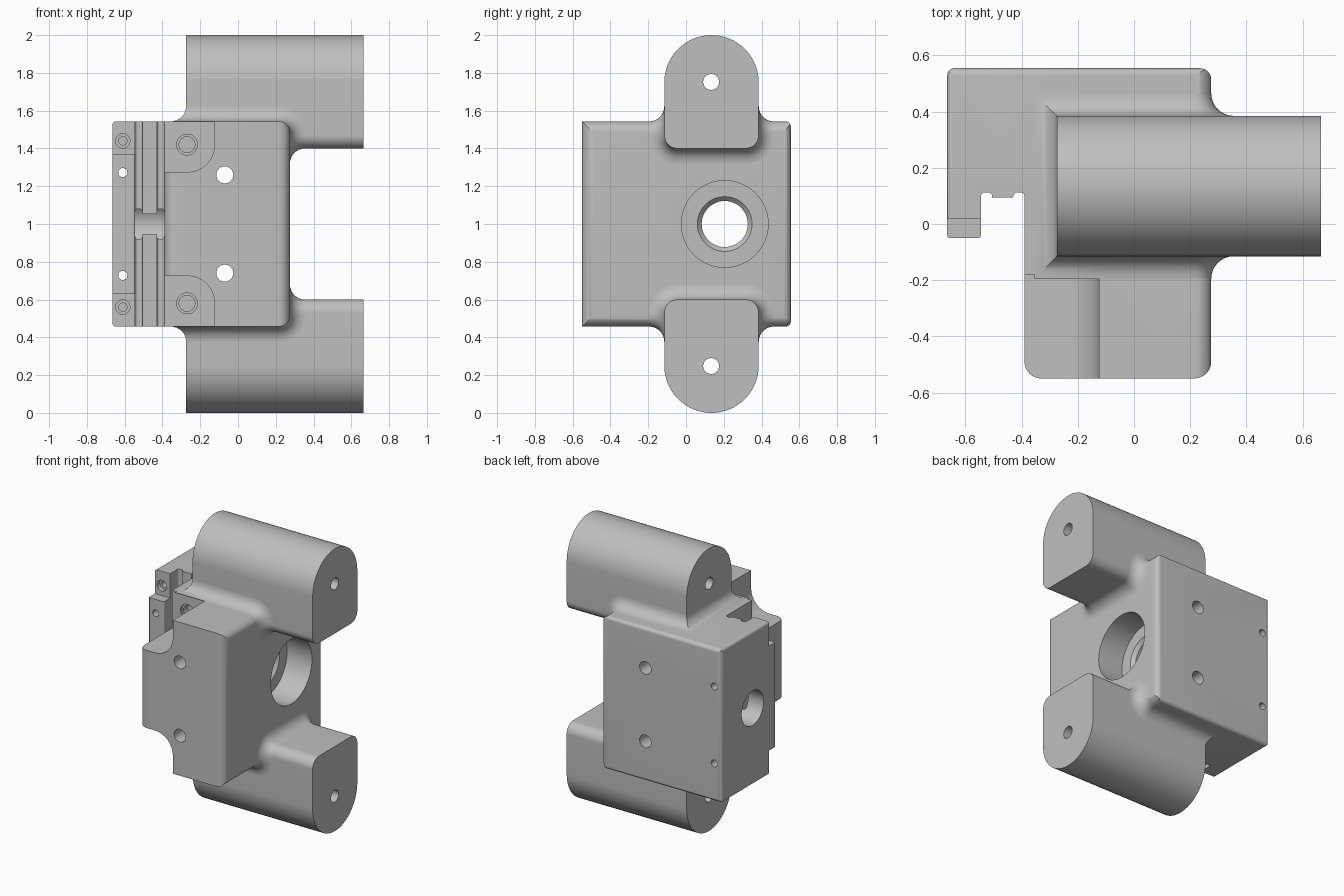
import bpy, bmesh
from math import sin, cos, pi, sqrt
from mathutils import Vector

cube = bpy.data.objects.get("Cube")
if cube:
    bpy.data.objects.remove(cube, do_unlink=True)

grey = bpy.data.materials.new("plain grey")
grey.use_nodes = True
grey.diffuse_color = (0.52, 0.52, 0.52, 1)
grey.node_tree.nodes["Principled BSDF"].inputs["Base Color"].default_value = grey.diffuse_color

MID = 1.0      # height of the mirror plane; all z values below are relative to it
HALF = 0.543   # half height of the body
FILLET = 0.08  # fillet between arms and body


def rounded(corners, n=8):
    """Right-angled outline; each corner is (u, v, radius)."""
    out = []
    for i, (u, v, r) in enumerate(corners):
        p = Vector((u, v))
        if r == 0:
            out.append(p)
            continue
        a = (Vector(corners[i - 1][:2]) - p).normalized()
        b = (Vector(corners[(i + 1) % len(corners)][:2]) - p).normalized()
        c = p + (a + b) * r
        for k in range(n + 1):
            t = k / n * pi / 2
            out.append(c - b * r * cos(t) - a * r * sin(t))
    return out


def circle(u, v, r, n=48):
    return [(u + r * cos(2 * pi * k / n), v + r * sin(2 * pi * k / n)) for k in range(n)]


def place(outline, axis, t):
    if axis == "X":
        return [(t, u, v) for u, v in outline]
    if axis == "Y":
        return [(u, t, v) for u, v in outline]
    return [(u, v, t) for u, v in outline]


def loft(name, rings):
    bm = bmesh.new()
    loops = [[bm.verts.new(p) for p in ring] for ring in rings]
    for lo, hi in zip(loops, loops[1:]):
        for i in range(len(lo)):
            bm.faces.new((lo[i - 1], lo[i], hi[i], hi[i - 1]))
    bm.faces.new(loops[0])
    bm.faces.new(loops[-1])
    bmesh.ops.remove_doubles(bm, verts=bm.verts, dist=1e-5)
    bmesh.ops.recalc_face_normals(bm, faces=bm.faces)
    mesh = bpy.data.meshes.new(name)
    bm.to_mesh(mesh)
    bm.free()
    mesh.materials.append(grey)
    ob = bpy.data.objects.new(name, mesh)
    ob.location.z = MID
    bpy.context.collection.objects.link(ob)
    return ob


def prism(name, outline, axis, a, b):
    return loft(name, [place(outline, axis, a), place(outline, axis, b)])


def activate(ob):
    bpy.ops.object.select_all(action="DESELECT")
    ob.select_set(True)
    bpy.context.view_layer.objects.active = ob


def carve(target, tool, operation="DIFFERENCE"):
    activate(target)
    mod = target.modifiers.new("carve", "BOOLEAN")
    mod.operation, mod.solver, mod.object = operation, "EXACT", tool
    bpy.ops.object.modifier_apply(modifier=mod.name)
    bpy.data.objects.remove(tool, do_unlink=True)


def drill(target, axis, u, v, r, a, b):
    carve(target, prism("drill", circle(u, v, r), axis, a, b))


def finish(ob, mirror=False):
    activate(ob)
    if mirror:
        mod = ob.modifiers.new("mirror", "MIRROR")
        mod.use_axis = (False, False, True)
        mod.use_mirror_merge = False
        bpy.ops.object.modifier_apply(modifier=mod.name)
    bpy.ops.object.shade_smooth_by_angle(angle=0.5)


# Body: plan outline with slot and twin grooves, trimmed by front and side outlines
plan = rounded([
    (-0.665, 0.555, 0.025), (-0.665, -0.05, 0.01), (-0.545, -0.05, 0.01),
    (-0.545, 0.113, 0.015), (-0.505, 0.113, 0.015), (-0.505, 0.095, 0),
    (-0.43, 0.095, 0), (-0.43, 0.113, 0.015), (-0.39, 0.113, 0.015),
    (-0.39, -0.55, 0.06), (0.275, -0.55, 0.06), (0.275, 0.555, 0.04)])
body = prism("body", plan, "Z", -0.8, 0.8)
front = rounded([(-0.6655, -HALF, 0.02), (0.2755, -HALF, 0.06),
                 (0.2755, HALF, 0.06), (-0.6655, HALF, 0.02)])
carve(body, prism("front_trim", front, "Y", -0.9, 0.9), "INTERSECT")
edge = HALF + 0.0005
side = rounded([(-0.8, -edge, 0), (0.5555, -edge, 0.03), (0.5555, edge, 0.03), (-0.8, edge, 0)])
carve(body, prism("side_trim", side, "X", -0.9, 0.9), "INTERSECT")

# Main bore: counterbore, chamfer and through hole
drill(body, "X", 0.205, 0, 0.23, 0.08, 0.5)
carve(body, loft("chamfer", [place(circle(0.205, 0, r), "X", x)
                             for x, r in ((0.09, 0.147), (0.08, 0.145), (0.055, 0.12))]))
drill(body, "X", 0.205, 0, 0.122, -0.9, 0.4)

for s in (1, -1):
    # Corner pocket with its stepped screw hole
    pocket = rounded([(-0.8, s * 0.275, 0), (-0.125, s * 0.275, 0.14),
                      (-0.125, s * 0.9, 0), (-0.8, s * 0.9, 0)])
    carve(body, prism("pocket", pocket, "Y", -0.8, -0.18))
    drill(body, "Y", -0.27, s * 0.42, 0.055, -0.3, -0.165)
    drill(body, "Y", -0.27, s * 0.42, 0.042, -0.3, -0.12)
    # Lowered strip end with its stepped screw hole
    step = [(-0.8, s * 0.37), (-0.46, s * 0.37), (-0.46, s * 0.9), (-0.8, s * 0.9)]
    carve(body, prism("step", step, "Y", -0.2, 0.02))
    drill(body, "Y", -0.61, s * 0.44, 0.038, -0.1, 0.05)
    drill(body, "Y", -0.61, s * 0.44, 0.022, -0.1, 0.12)
    # Through holes from front to back
    drill(body, "Y", -0.61, s * 0.272, 0.024, -0.8, 0.8)
    drill(body, "Y", -0.07, s * 0.26, 0.045, -0.8, 0.8)
finish(body)

# Arms: round-topped bars with a lengthwise hole
Y0, Y1, LEFT, SPLIT = -0.115, 0.385, -0.275, -0.12
arm_outline = rounded([(Y0, 0.4, 0.07), (Y1, 0.4, 0.07), (Y1, 1, 0.25), (Y0, 1, 0.25)], 16)
arms = prism("arms", arm_outline, "X", LEFT, 0.665)
drill(arms, "X", 0.133, 0.752, 0.042, -0.9, 0.9)
finish(arms, mirror=True)

# Fillet steps: (height above the body, spread away from the arm)
steps = []
for k in range(9):
    a = k / 8 * pi / 2
    steps.append((FILLET * (1 - cos(a)), FILLET * (1 - sin(a))))

# Fillet on the end face of the body's top
rings = []
for t, e in [(-0.003, FILLET)] + steps:
    rect = [(LEFT - e, Y0 - e), (SPLIT, Y0 - e), (SPLIT, Y1 + e), (LEFT - e, Y1 + e)]
    rings.append(place(rect, "Z", HALF + t))
finish(loft("inner_arm_fillet", rings), mirror=True)

# Fillet along both arm sides, following the body's rounded shoulder
rings = []
for y, d, order in ((Y0, -1, steps), (Y1, 1, steps[::-1])):
    for t, e in order:
        shoulder = rounded([(SPLIT, 0.483, 0), (SPLIT, HALF + t, 0),
                            (0.275 + t, HALF + t, 0.06 + t), (0.275 + t, 0.483, 0)])
        rings.append(place(shoulder, "Y", y + d * e))
finish(loft("shoulder_fillet", rings), mirror=True)

# Fillet below the arm, on the body's side face
rings = []
for t, e in [(-0.003, FILLET)] + steps:
    under = rounded([(Y0 - e, 0.4 - e, 0.07 + e), (Y1 + e, 0.4 - e, 0.07 + e),
                     (Y1 + e, 0.483, 0), (Y0 - e, 0.483, 0)])
    rings.append(place(under, "X", 0.275 + t))
finish(loft("under_arm_fillet", rings), mirror=True)
